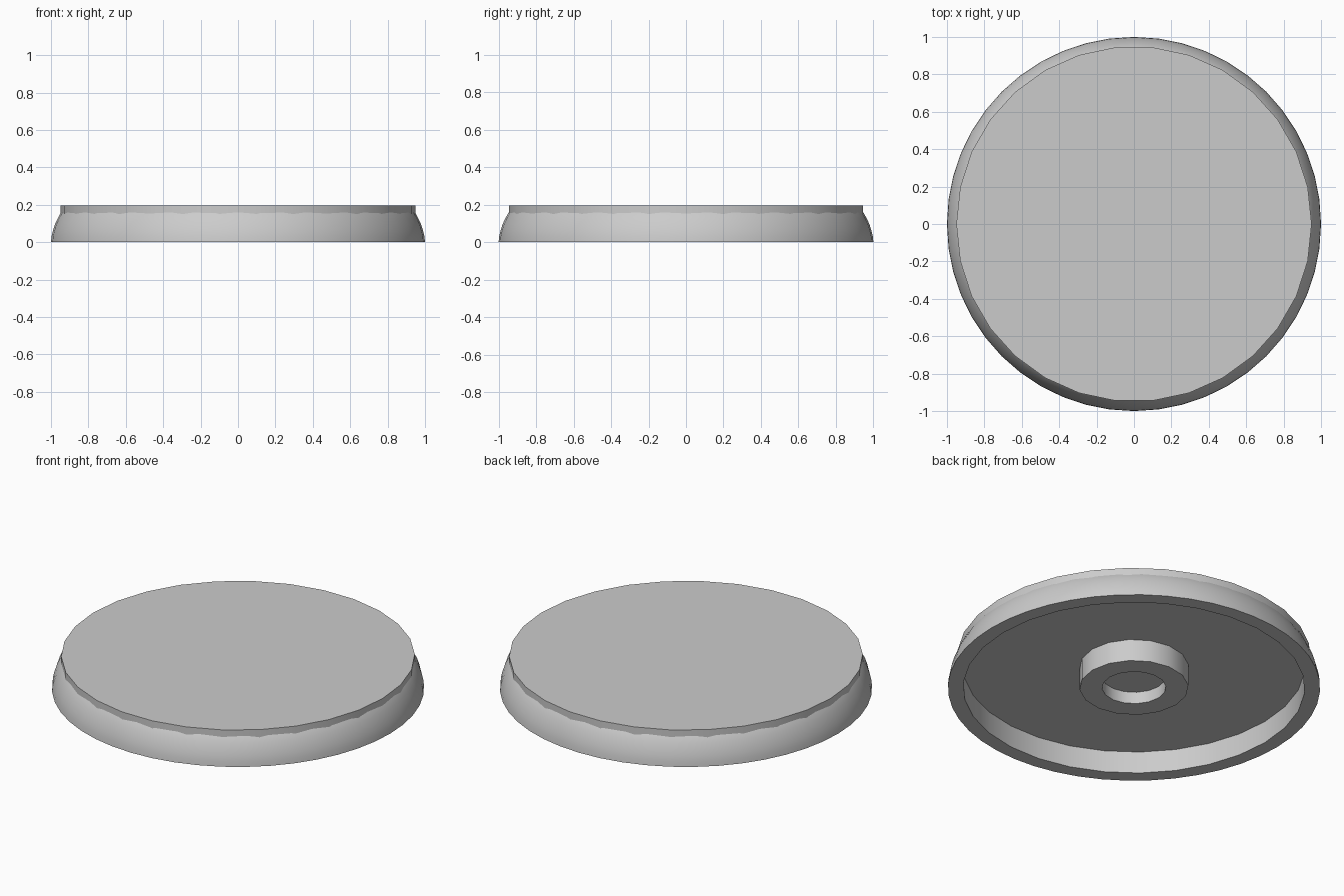
import bpy, bmesh, math

cube = bpy.data.objects.get("Cube")
if cube:
    bpy.data.objects.remove(cube, do_unlink=True)

grey = bpy.data.materials.new("light_grey")
grey.use_nodes = True
colour = (0.6, 0.6, 0.6, 1)
grey.diffuse_color = colour
grey.node_tree.nodes["Principled BSDF"].inputs["Base Color"].default_value = colour


def lathe(name, profile, sides, turn=0.0):
    """Closed solid from (radius, height) points listed bottom to top."""
    bm = bmesh.new()
    rings = []
    for r, z in profile:
        angles = [turn + math.tau * i / sides for i in range(sides)]
        rings.append([bm.verts.new((r * math.cos(a), r * math.sin(a), z)) for a in angles])
    for low, high in zip(rings, rings[1:]):
        for i in range(sides):
            j = (i + 1) % sides
            bm.faces.new((low[i], low[j], high[j], high[i]))
    bm.faces.new(rings[0][::-1])
    bm.faces.new(rings[-1])
    mesh = bpy.data.meshes.new(name)
    bm.to_mesh(mesh)
    bm.free()
    mesh.materials.append(grey)
    obj = bpy.data.objects.new(name, mesh)
    bpy.context.collection.objects.link(obj)
    return obj


def activate(obj):
    bpy.ops.object.select_all(action="DESELECT")
    obj.select_set(True)
    bpy.context.view_layer.objects.active = obj


def cut(obj, cutter):
    mod = obj.modifiers.new("recess", "BOOLEAN")
    mod.operation = "DIFFERENCE"
    mod.solver = "EXACT"
    mod.object = cutter
    activate(obj)
    bpy.ops.object.modifier_apply(modifier=mod.name)
    bpy.data.objects.remove(cutter, do_unlink=True)


# Rounded outer rim, hollowed from below
rim = lathe("rim", [(1, 0), (0.997, 0.03), (0.99, 0.06), (0.979, 0.095),
                    (0.965, 0.125), (0.95, 0.153), (0.93, 0.178)], 48)
cut(rim, lathe("cavity_cutter", [(0.918, -0.1), (0.918, 0.13)], 30))

# Flat top plate standing just above the rim
plate = lathe("top_plate", [(0.95, 0.14), (0.95, 0.195)], 30)

# Central boss underneath with a blind hole
boss = lathe("boss", [(0.293, 0), (0.293, 0.135)], 16)
cut(boss, lathe("hole_cutter", [(0.172, -0.1), (0.172, 0.07)], 16))

for part in (rim, plate, boss):
    activate(part)
    bpy.ops.object.shade_smooth_by_angle(angle=math.radians(35))
